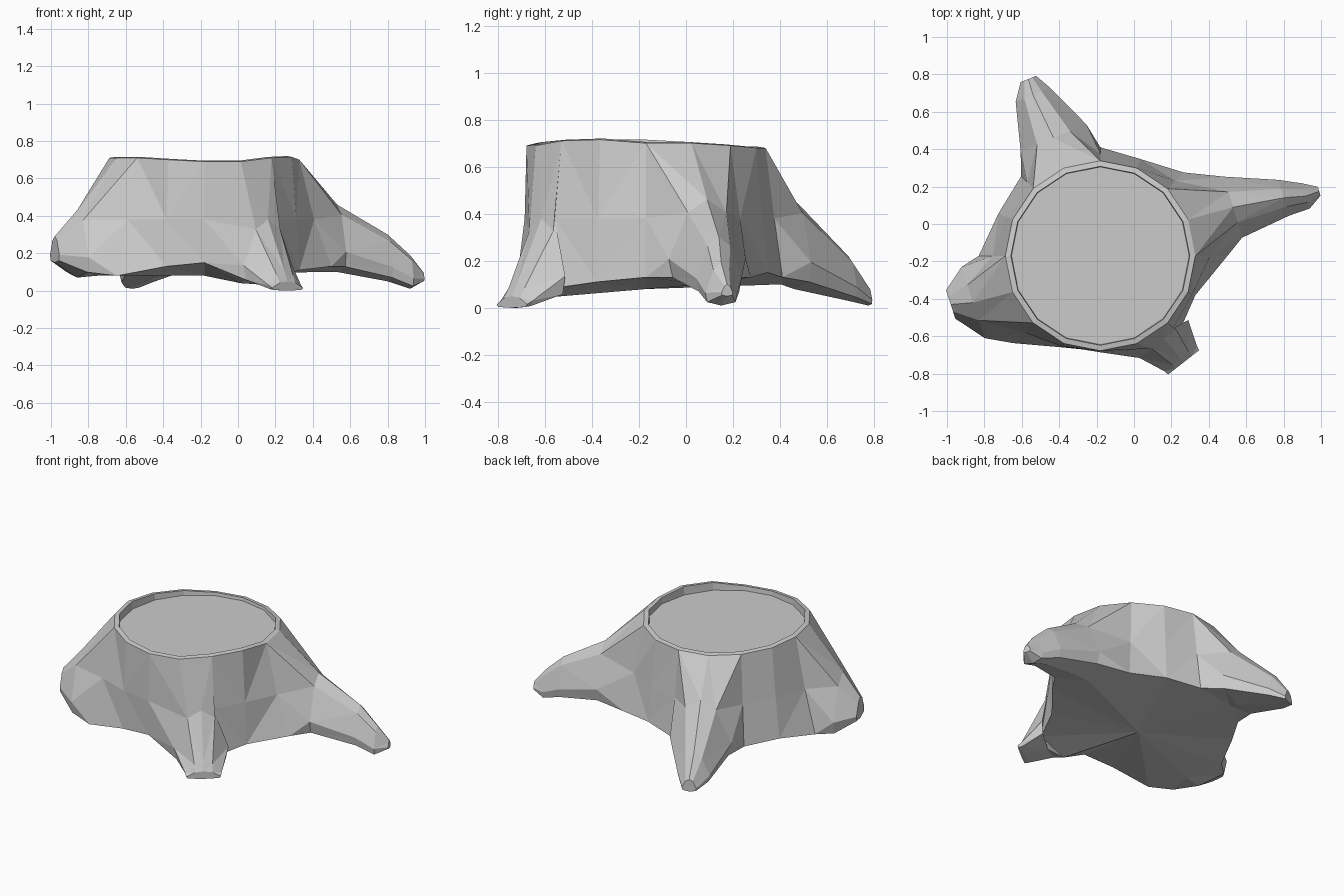
import bpy, bmesh
from math import sin, cos, radians
from mathutils import Vector

if "Cube" in bpy.data.objects:
    bpy.data.objects.remove(bpy.data.objects["Cube"])

CX, CY, SIDES = -0.18, -0.17, 16
bm = bmesh.new()


def ring(radius, height):
    """Row of trunk vertices, one per side."""
    row = []
    for i in range(SIDES):
        a, r = radians(360 / SIDES * i), radius(i)
        row.append(bm.verts.new((CX + r * cos(a), CY + r * sin(a), height(i))))
    return row


def bridge(a, b, closed=True):
    for i in range(len(a) if closed else len(a) - 1):
        j = (i + 1) % len(a)
        bm.faces.new((a[i], a[j], b[j], b[i]))


# trunk rows: flared base, waist, wavy rim, inner rim, recessed top
flare = [.68, .64, .63, .56, .58, .62, .60, .59, .65, .62, .66, .53, .51, .51, .59, .55]
base_z = [.13, .10, .13, .15, .13, .10, .12, .13, .10, .08, .08, .13, .15, .04, .08, .11]
rim_z = [.70, .70, .69, .68, .68, .68, .69, .70, .71, .71, .71, .70, .69, .69, .71, .715]
base = ring(lambda i: flare[i], lambda i: base_z[i])
waist = ring(lambda i: .52 + .42 * (flare[i] - .52), lambda i: .38)
rim = ring(lambda i: .508, lambda i: rim_z[i])
inner = ring(lambda i: .478, lambda i: rim_z[i] + .005)
recess = ring(lambda i: .475, lambda i: .665)
bridge(rim, inner)
bridge(inner, recess)
bm.faces.new(recess)

# underside fan
centre = bm.verts.new((CX, CY, .08))
for i in range(SIDES):
    bm.faces.new((base[i], base[(i + 1) % SIDES], centre))

# trunk walls between the roots
for k in (2, 6, 10, 14):
    cols = [(k + n) % SIDES for n in range(3)]
    for lower, upper in ((base, waist), (waist, rim)):
        bridge([lower[c] for c in cols], [upper[c] for c in cols], closed=False)


def root(k, sections):
    """Loft a root out of the trunk opening around column k.
    Sections: x, y, half width, bottom z, top z."""
    l, r = (k + 1) % SIDES, k - 1
    prev = [base[l], waist[l], rim[l], rim[k], rim[r], waist[r], base[r], base[k]]
    d = (Vector(sections[-1][:2]) - Vector((CX, CY))).normalized()
    side = Vector((-d.y, d.x))
    outline = [(.9, .08), (1, .3), (.5, .85), (0, 1), (-.5, .85), (-1, .3), (-.9, .08), (0, 0)]
    for x, y, w, zb, zt in sections:
        row = [bm.verts.new((x + side.x * w * u, y + side.y * w * u, zb + (zt - zb) * v))
               for u, v in outline]
        bridge(prev, row)
        prev = row
    bm.faces.new(prev)


# right, back, left and front roots
root(1, [(.53, .09, .17, .10, .46), (.80, .14, .10, .05, .30),
         (.92, .15, .07, .01, .19), (.99, .175, .025, .05, .10)])
root(5, [(-.43, .46, .19, .08, .46), (-.54, .69, .10, .03, .22), (-.565, .775, .045, .01, .09)])
root(9, [(-.86, -.42, .20, .07, .43), (-.98, -.43, .08, .15, .29)])
root(13, [(.16, -.615, .165, .03, .38), (.25, -.72, .11, 0, .10),
          (.265, -.74, .105, 0, .05)])

# flat facets
bmesh.ops.triangulate(bm, faces=[f for f in bm.faces if len(f.verts) == 4])
bmesh.ops.recalc_face_normals(bm, faces=bm.faces)
mesh = bpy.data.meshes.new("stump")
bm.to_mesh(mesh)
bm.free()
bpy.context.collection.objects.link(bpy.data.objects.new("stump", mesh))
